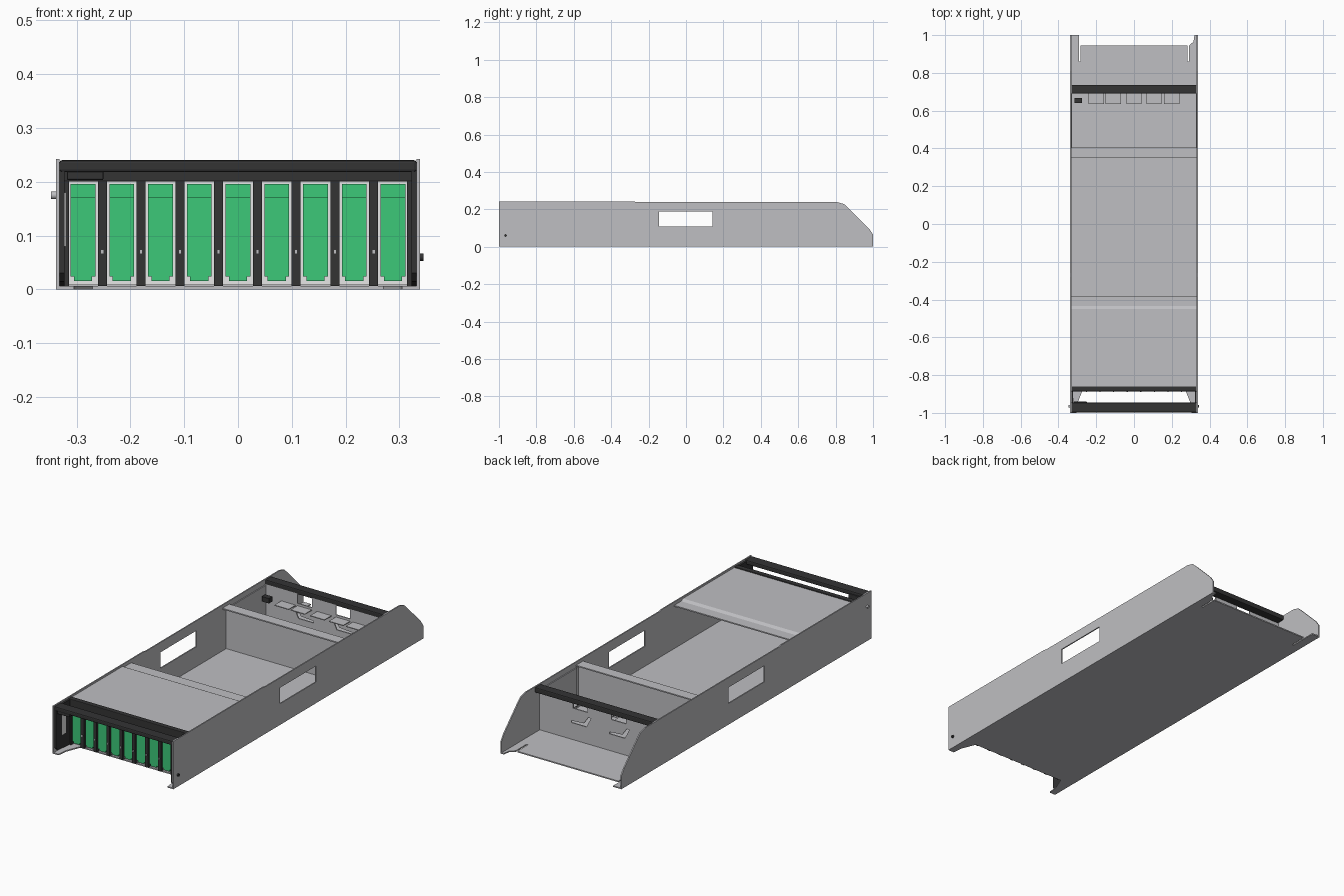
import bpy
import bmesh
from mathutils import Vector

old = bpy.data.objects.get("Cube")
if old:
    bpy.data.objects.remove(old, do_unlink=True)


def material(name, rgb, rough=0.5):
    m = bpy.data.materials.new(name)
    m.use_nodes = True
    m.diffuse_color = (*rgb, 1)
    node = m.node_tree.nodes["Principled BSDF"]
    node.inputs["Base Color"].default_value = (*rgb, 1)
    node.inputs["Roughness"].default_value = rough
    return m


GREY = material("sheet metal grey", (0.52, 0.52, 0.54))
DARK = material("dark plastic", (0.033, 0.033, 0.034))
GREEN = material("module green", (0.045, 0.58, 0.19))
WHITE = material("pale plastic", (0.85, 0.85, 0.85))


def prism(name, pts, axis, lo, hi, mat):
    """Extrude a 2D outline along an axis between lo and hi."""
    def place(p, d):
        return {"x": (d, p[0], p[1]), "y": (p[0], d, p[1]), "z": (p[0], p[1], d)}[axis]
    bm = bmesh.new()
    face = bm.faces.new([bm.verts.new(place(p, lo)) for p in pts])
    ext = bmesh.ops.extrude_face_region(bm, geom=[face])
    moved = [v for v in ext["geom"] if isinstance(v, bmesh.types.BMVert)]
    shift = Vector(place((0, 0), hi - lo))
    bmesh.ops.translate(bm, verts=moved, vec=shift)
    bmesh.ops.recalc_face_normals(bm, faces=bm.faces)
    mesh = bpy.data.meshes.new(name)
    bm.to_mesh(mesh)
    bm.free()
    ob = bpy.data.objects.new(name, mesh)
    mesh.materials.append(mat)
    bpy.context.collection.objects.link(ob)
    return ob


def box(name, x, y, z, mat, bevel=0):
    ob = prism(name, [(x[0], y[0]), (x[1], y[0]), (x[1], y[1]), (x[0], y[1])], "z", z[0], z[1], mat)
    if bevel:
        mod = ob.modifiers.new("edge", "BEVEL")
        mod.width, mod.segments = bevel, 2
    return ob


def cut(ob, cutters):
    """Subtract cutters from an object, then discard them."""
    for c in cutters:
        c.hide_render = True
        mod = ob.modifiers.new("cut", "BOOLEAN")
        mod.operation, mod.object, mod.solver = "DIFFERENCE", c, "EXACT"
    bpy.context.view_layer.update()
    mesh = bpy.data.meshes.new_from_object(ob.evaluated_get(bpy.context.evaluated_depsgraph_get()))
    ob.modifiers.clear()
    ob.data = mesh
    for c in cutters:
        bpy.data.objects.remove(c, do_unlink=True)


def pin(name, x0, x1, y, z, r, mat):
    bpy.ops.mesh.primitive_cylinder_add(vertices=16, radius=r, depth=x1 - x0,
                                        location=((x0 + x1) / 2, y, z), rotation=(0, 1.5708, 0))
    ob = bpy.context.object
    ob.name = name
    ob.data.materials.append(mat)
    bpy.ops.object.shade_smooth_by_angle()


W = 0.338   # half width of the tray
T = 0.006   # sheet thickness

# Side walls with sloped rear ends and handle windows
wall = [(-1, 0), (1, 0), (1, 0.065), (0.98, 0.095), (0.87, 0.205), (0.845, 0.228),
        (0.81, 0.238), (-0.26, 0.238), (-0.28, 0.242), (-1, 0.242)]
for side, s in (("left", 1), ("right", -1)):
    lo, hi = sorted((s * W, s * (W - T)))
    ob = prism(side + "_wall", wall, "x", lo, hi, GREY)
    cut(ob, [box("window_cutter", (lo - 0.1, hi + 0.1), (-0.145, 0.143), (0.107, 0.188), GREY)])

# Floor: front cutout with corner tabs, slit rear corners
floor = [(-W, -1), (-0.305, -1), (-0.3, -0.95), (-0.27, -0.875),
         (0.27, -0.875), (0.3, -0.95), (0.305, -1), (W, -1),
         (W, 1), (0.32, 1), (0.315, 0.965), (0.292, 0.945), (0.292, 0.86), (0.283, 0.86), (0.283, 0.945),
         (-0.283, 0.945), (-0.283, 0.86), (-0.292, 0.86), (-0.292, 1), (-W, 1)]
prism("floor", floor, "z", 0.0, T, GREY)

# Front cover with a stepped rear lip
cover = [(-0.865, 0.233), (-0.45, 0.233), (-0.435, 0.225), (-0.38, 0.225),
         (-0.38, 0.219), (-0.438, 0.219), (-0.453, 0.227), (-0.865, 0.227)]
prism("front_cover", cover, "x", -W + T, W - T, GREY)

# Rear bulkhead with a top flange
bulkhead = [(0.35, 0.222), (0.405, 0.222), (0.405, 0.216), (0.386, 0.216),
            (0.386, T), (0.38, T), (0.38, 0.216), (0.35, 0.216)]
prism("bulkhead", bulkhead, "x", -W + T, W - T, GREY)

# Rear panel with notches and hook openings
panel = box("rear_panel", (-W + T, W - T), (0.69, 0.696), (T, 0.215), GREY)
cutters = []
for x in (-0.11, 0.105):
    cutters.append(box("notch_cutter", (x - 0.04, x + 0.04), (0.6, 0.8), (0.165, 0.23), GREY))
    hook = [(x - 0.06, 0.14), (x - 0.035, 0.09), (x + 0.05, 0.09), (x + 0.05, 0.1),
            (x - 0.02, 0.105), (x - 0.045, 0.14)]
    cutters.append(prism("hook_cutter", hook, "y", 0.6, 0.8, GREY))
cut(panel, cutters)
for x in (-0.2, -0.11, 0.0, 0.105, 0.2):
    box("rear_tab", (x - 0.04, x + 0.04), (0.635, 0.69), (0.15, 0.154), GREY)

# Rear bar, small rear connector
box("rear_bar", (-W + T, W - T), (0.69, 0.737), (0.21, 0.237), DARK, 0.005)
box("rear_connector", (-0.315, -0.275), (0.64, 0.668), (0.15, 0.175), DARK)
box("rear_green_plug", (-0.31, -0.265), (0.697, 0.715), (0.13, 0.175), GREEN, 0.006)

# Inner side plates along the rear bay
for s in (-1, 1):
    x = sorted((s * (W - T), s * (W - 0.011)))
    box("rear_side_plate", x, (0.405, 0.69), (T, 0.21), GREY)

# Front bar, latch and dark cheeks
box("front_bar", (-W + T, W - T), (-0.998, -0.945), (0.218, 0.24), DARK, 0.005)
box("front_latch", (-0.318, -0.25), (-0.992, -0.94), (0.203, 0.226), DARK, 0.003)
cheek = [(-0.995, 0.03), (-0.98, 0.015), (-0.875, T), (-0.875, 0.235), (-0.995, 0.235)]
for s in (-1, 1):
    lo, hi = sorted((s * (W - T), s * (W - 0.016)))
    prism("front_cheek", cheek, "x", lo, hi, DARK)
box("cheek_slot", (-0.323, -0.32), (-0.95, -0.92), (0.08, 0.18), WHITE)

# Front frame header and end posts
FRONT = (-0.886, -0.86)
box("frame_header", (-W + T, W - T), FRONT, (0.2, 0.238), DARK, 0.003)
for s in (-1, 1):
    x = sorted((s * (W - T), s * 0.314))
    box("frame_post", x, FRONT, (T, 0.2), DARK)

# Nine green modules in pale carriers, with dividers between
PITCH = 0.072
for i in range(9):
    x = (i - 4) * PITCH
    box("carrier", (x - 0.028, x + 0.028), (-0.868, -0.862), (0.008, 0.2), WHITE)
    front = [(x - 0.023, 0.024), (x - 0.017, 0.024), (x - 0.017, 0.016), (x + 0.017, 0.016),
             (x + 0.017, 0.024), (x + 0.023, 0.024), (x + 0.023, 0.196), (x - 0.023, 0.196)]
    prism("module_front", front, "y", -0.88, -0.865, GREEN)
    box("module_grip", (x - 0.023, x + 0.023), (-0.883, -0.88), (0.17, 0.196), GREEN)
    if i < 8:
        d = x + PITCH / 2
        box("divider", (d - 0.0085, d + 0.0085), FRONT, (T, 0.2), DARK)
        box("divider_clip", (d - 0.003, d + 0.003), (-0.89, -0.886), (0.066, 0.074), GREY)

# Outer pins near the front corners
pin("right_pin", -W - 0.009, -W, -0.965, 0.175, 0.007, GREY)
pin("left_pin", W, W + 0.007, -0.965, 0.06, 0.007, DARK)
